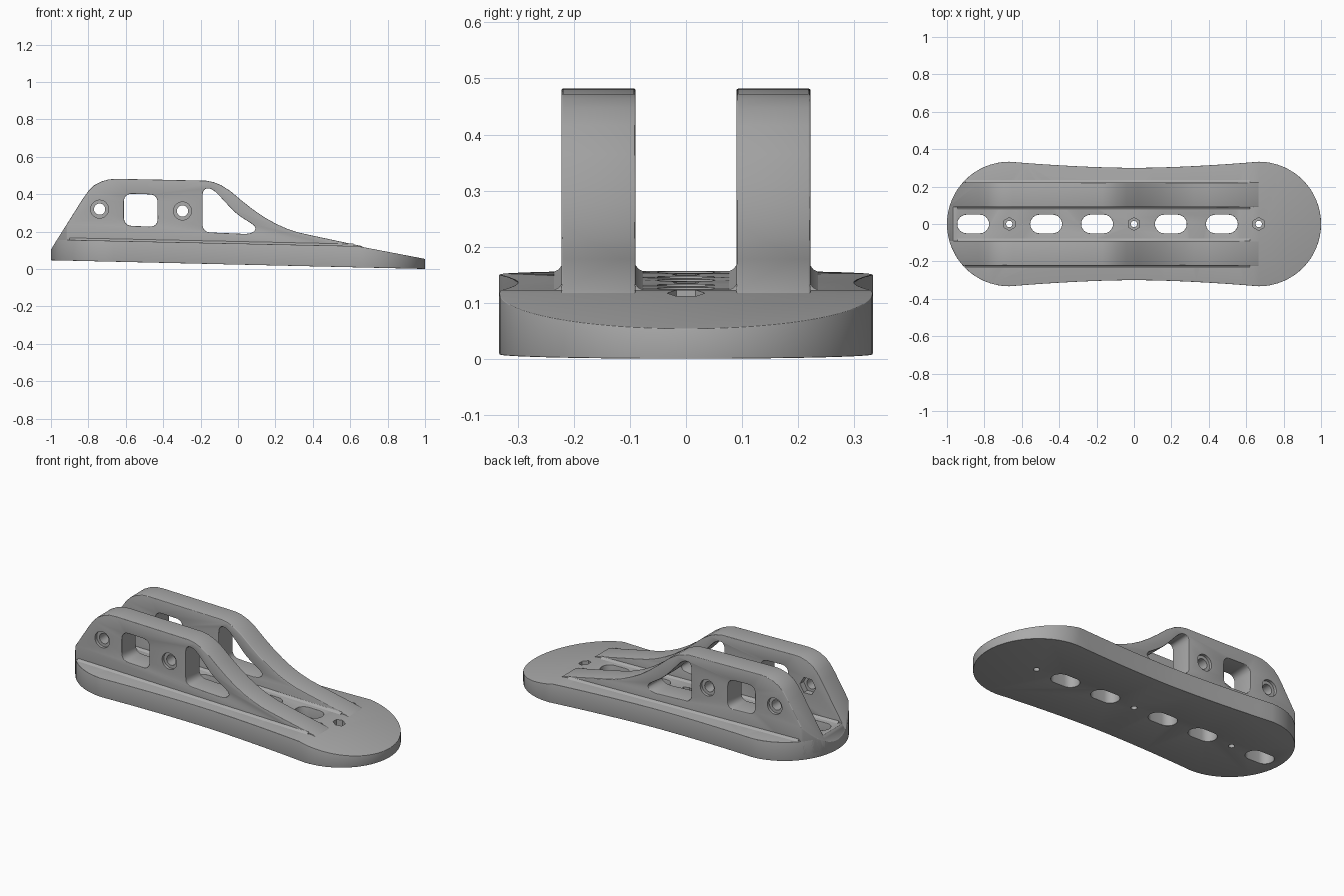
import bpy, bmesh, math
from mathutils import Vector

cube = bpy.data.objects.get("Cube")
if cube:
    bpy.data.objects.remove(cube, do_unlink=True)

grey = bpy.data.materials.new("plain grey")
grey.use_nodes = True
colour = (0.40, 0.40, 0.40, 1)
grey.diffuse_color = colour
grey.node_tree.nodes["Principled BSDF"].inputs["Base Color"].default_value = colour


def prism(name, pts, axis, lo, hi):
    """Extrude a 2D outline: axis 'z' uses (x, y) points, axis 'y' uses (x, z) points."""
    def place(p, h):
        return (p[0], p[1], h) if axis == 'z' else (p[0], h, p[1])
    bm = bmesh.new()
    face = bm.faces.new([bm.verts.new(place(p, lo)) for p in pts])
    new = bmesh.ops.extrude_face_region(bm, geom=[face])['geom']
    shift = Vector(place((0, 0), hi - lo))
    bmesh.ops.translate(bm, vec=shift, verts=[v for v in new if isinstance(v, bmesh.types.BMVert)])
    bmesh.ops.recalc_face_normals(bm, faces=bm.faces)
    mesh = bpy.data.meshes.new(name)
    bm.to_mesh(mesh)
    bm.free()
    mesh.materials.append(grey)
    obj = bpy.data.objects.new(name, mesh)
    bpy.context.collection.objects.link(obj)
    return obj


def apply_mod(obj, mod):
    with bpy.context.temp_override(object=obj, active_object=obj, selected_objects=[obj]):
        bpy.ops.object.modifier_apply(modifier=mod.name)


def boolean(obj, cutter, operation='DIFFERENCE'):
    mod = obj.modifiers.new("cut", 'BOOLEAN')
    mod.operation, mod.solver, mod.object = operation, 'EXACT', cutter
    apply_mod(obj, mod)
    bpy.data.objects.remove(cutter, do_unlink=True)


def bevel(obj, width, segments=3):
    mod = obj.modifiers.new("bevel", 'BEVEL')
    mod.width, mod.segments = width, segments
    mod.limit_method, mod.angle_limit = 'ANGLE', math.radians(38)
    apply_mod(obj, mod)


def smooth(obj):
    bpy.ops.object.select_all(action='DESELECT')
    obj.select_set(True)
    bpy.context.view_layer.objects.active = obj
    bpy.ops.object.shade_smooth_by_angle(angle=math.radians(30))


def ring(cx, cy, r, n, start=0.0):
    return [(cx + r * math.cos(start + i * math.tau / n),
             cy + r * math.sin(start + i * math.tau / n)) for i in range(n)]


def rounded(pts, r, n=6):
    """Round every corner of a polygon with a small curve."""
    out = []
    for i, p in enumerate(pts):
        p = Vector(p)
        a, b = Vector(pts[i - 1]) - p, Vector(pts[(i + 1) % len(pts)]) - p
        a = p + a.normalized() * min(r, a.length * 0.45)
        b = p + b.normalized() * min(r, b.length * 0.45)
        for k in range(n + 1):
            t = k / n
            out.append(tuple(a * (1 - t) ** 2 + p * 2 * t * (1 - t) + b * t * t))
    return out


def stadium(cx, half_len, r, n=12):
    return [(cx + s * (half_len - r) + r * math.cos(a), r * math.sin(a))
            for s, a0 in ((1, -math.pi / 2), (-1, math.pi / 2))
            for a in [a0 + math.pi * k / n for k in range(n + 1)]]


def plan_outline():
    """Round-ended sole with a gently waisted middle."""
    pts = []
    for s in (1, -1):
        for k in range(33):
            a = -math.pi / 2 + math.pi * k / 32
            pts.append((s * (0.667 + 0.333 * math.cos(a)), s * 0.333 * math.sin(a)))
        for k in range(1, 16):
            x = s * 0.667 * (1 - 2 * k / 16)
            pts.append((x, s * (0.30 + 0.033 * (abs(x) / 0.667) ** 1.7)))
    return pts


def top_z(x):
    return 0.157 - (x + 0.967) * 0.0215


# Sole plate: wedge side profile trimmed to the plan outline
sole = prism("sole_plate", [(-1.01, 0.047), (1.01, 0.0), (1.01, 0.052), (0.64, top_z(0.64)),
                            (-0.967, top_z(-0.967)), (-1.01, 0.088)], 'y', -0.5, 0.5)
boolean(sole, prism("plan_cutter", plan_outline(), 'z', -0.5, 1), 'INTERSECT')
for cx in (-0.86, -0.47, -0.197, 0.197, 0.47):
    boolean(sole, prism("slot_cutter", stadium(cx, 0.085, 0.05), 'z', -0.5, 1))
bevel(sole, 0.010)

# Screw holes with hexagonal recesses along the centre line
for cx in (-0.667, 0, 0.667):
    boolean(sole, prism("hex_cutter", ring(cx, 0, 0.034, 6, math.pi / 6), 'z', top_z(cx) - 0.05, 1))
    boolean(sole, prism("screw_cutter", ring(cx, 0, 0.017, 20), 'z', -0.5, 1))
smooth(sole)

# Side profile shared by both rails
rail_profile = [(-1.0, 0.07), (-1.0, 0.105), (-0.83, 0.375), (-0.80, 0.417), (-0.77, 0.447),
                (-0.73, 0.468), (-0.69, 0.479), (-0.65, 0.482), (-0.40, 0.477), (-0.17, 0.472),
                (-0.13, 0.464), (-0.09, 0.448), (-0.04, 0.416), (0.02, 0.365), (0.08, 0.318),
                (0.14, 0.277), (0.20, 0.243), (0.26, 0.216), (0.32, 0.196), (0.40, 0.178),
                (0.66, 0.123), (0.72, 0.07)]
square_window = rounded([(-0.61, 0.232), (-0.43, 0.225), (-0.43, 0.398), (-0.61, 0.403)], 0.045)
slanted_window = rounded([(-0.19, 0.197), (0.07, 0.186), (0.105, 0.222), (-0.01, 0.295),
                          (-0.135, 0.43), (-0.19, 0.43)], 0.045)

for side, label in ((1, "left"), (-1, "right")):
    y0, y1 = sorted((side * 0.09, side * 0.222))
    rail = prism(label + "_rail", rail_profile, 'y', y0, y1)
    boolean(rail, prism("plan_cutter", plan_outline(), 'z', -0.5, 1), 'INTERSECT')
    for window in (square_window, slanted_window):
        boolean(rail, prism("window_cutter", window, 'y', -0.5, 0.5))
    bevel(rail, 0.009)

    # Pivot holes: round countersink outside, hexagonal nut pocket inside
    for cx, cz in ((-0.74, 0.32), (-0.297, 0.31)):
        boolean(rail, prism("pivot_cutter", ring(cx, cz, 0.03, 32), 'y', -0.5, 0.5))
        lo, hi = sorted((side * 0.205, side * 0.3))
        boolean(rail, prism("counterbore_cutter", ring(cx, cz, 0.048, 32), 'y', lo, hi))
        lo, hi = sorted((side * 0.05, side * 0.125))
        boolean(rail, prism("nut_cutter", ring(cx, cz, 0.052, 6), 'y', lo, hi))
    smooth(rail)

    # Sloped fillet where the rail meets the sole
    for edge, out, x0 in ((side * 0.221, side, -0.90), (side * 0.091, -side, -0.945)):
        section = [(0, -0.01), (0.014, -0.01), (0.014, 0.0), (0.006, 0.004), (0, 0.012)]
        fillet = prism("fillet", section, 'y', x0, 0.62)
        for v in fillet.data.vertices:
            d, x, h = v.co
            v.co = (x, edge + out * d, top_z(x) + h)
        bm = bmesh.new()
        bm.from_mesh(fillet.data)
        bmesh.ops.recalc_face_normals(bm, faces=bm.faces)
        bm.to_mesh(fillet.data)
        bm.free()
        fillet.name = label + ("_outer_fillet" if out == side else "_inner_fillet")
        smooth(fillet)
